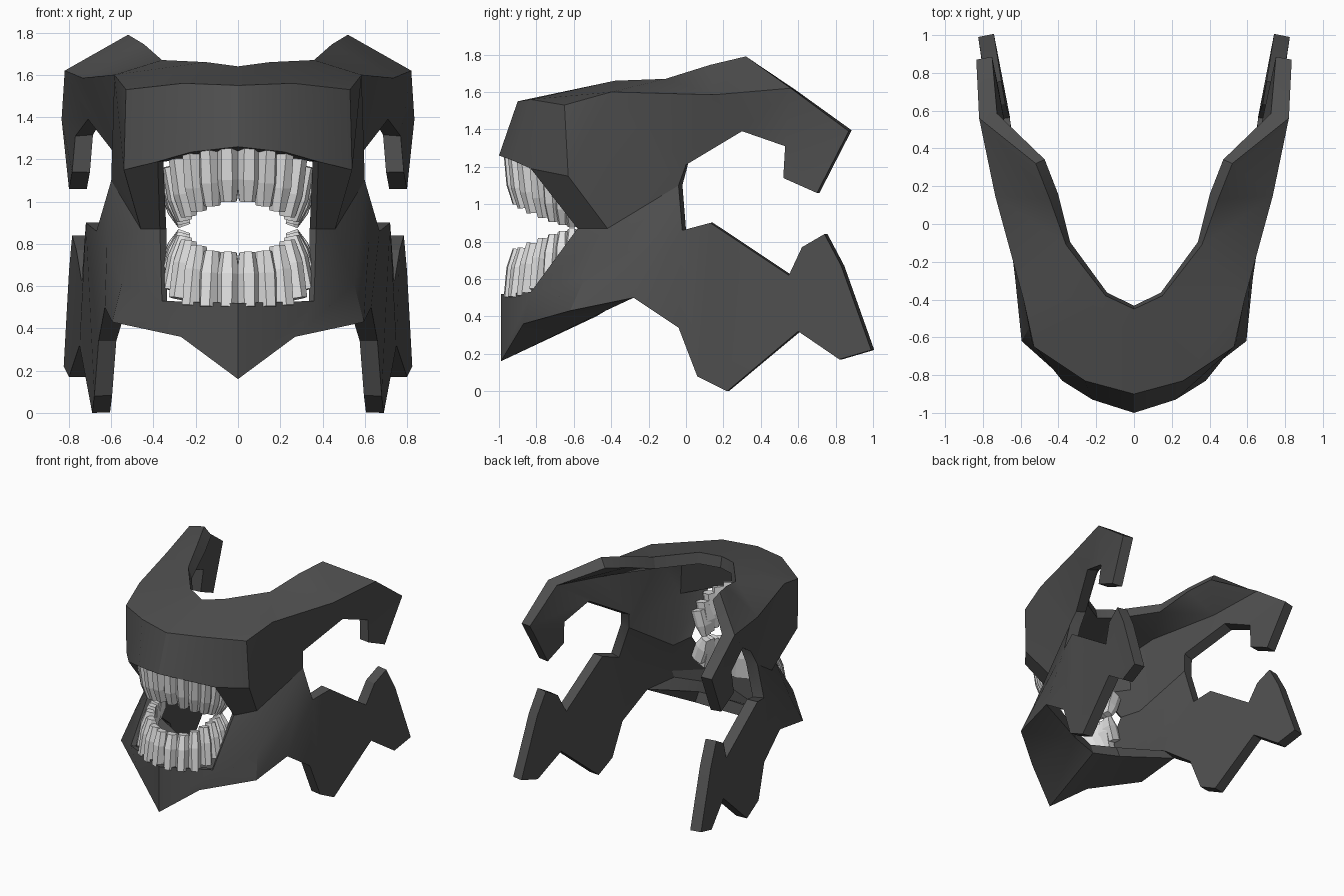
import bpy, bmesh, math
from mathutils import Vector

if "Cube" in bpy.data.objects:
    bpy.data.objects.remove(bpy.data.objects["Cube"])


def material(name, v):
    m = bpy.data.materials.new(name)
    m.diffuse_color = (v, v, v, 1)
    m.use_nodes = True
    m.node_tree.nodes["Principled BSDF"].inputs["Base Color"].default_value = m.diffuse_color
    return m


DARK = material("dark_grey", 0.078)
LIGHT = material("tooth_grey", 0.75)


def add_object(name, bm, mat, smooth=False):
    me = bpy.data.meshes.new(name)
    bm.to_mesh(me)
    bm.free()
    me.materials.append(mat)
    if smooth:
        me.shade_smooth()
        me.set_sharp_from_angle(angle=math.radians(28))
    ob = bpy.data.objects.new(name, me)
    bpy.context.collection.objects.link(ob)


def shell(name, pts, panels, thick=0.085, thin=()):
    """Mirror the half panels, weld them and thicken the sheet inward."""
    bm = bmesh.new()
    thin_pos = []
    for side in (1, -1):
        vs = {k: bm.verts.new((side * p[0], p[1], p[2])) for k, p in pts.items()}
        thin_pos += [vs[k].co.copy() for k in thin]
        for panel in panels:
            ks = panel.split()
            bm.faces.new([vs[k] for k in (ks if side == 1 else ks[::-1])])
    bmesh.ops.remove_doubles(bm, verts=bm.verts, dist=0.0005)
    bmesh.ops.recalc_face_normals(bm, faces=bm.faces)
    if sum(f.normal.x * f.calc_center_median().x * f.calc_area() for f in bm.faces) < 0:
        bmesh.ops.reverse_faces(bm, faces=bm.faces)
    bm.normal_update()
    outer = list(bm.faces)
    rim = [e for e in bm.edges if e.is_boundary]
    inner = {}
    for v in list(bm.verts):
        d = thick * min(v.calc_shell_factor(), 1.3)
        if any((v.co - p).length < 0.001 for p in thin_pos):
            d = thick * 0.45
        inner[v] = bm.verts.new(v.co - v.normal * d)
    for f in outer:
        bm.faces.new([inner[v] for v in reversed(f.verts)])
    for e in rim:
        loop = e.link_loops[0]
        a, b = loop.vert, loop.link_loop_next.vert
        bm.faces.new([b, a, inner[a], inner[b]])
    add_object(name, bm, DARK, smooth=True)


# Corners: front plate, top cap, cheeks and rear hooks
upper = dict(
    M=(.37, -.58, .87), K0=(.46, -.42, .87), K1=(.60, -.04, 1.10),
    T0=(0, -.90, 1.55), T1=(.26, -.83, 1.56), T2=(.53, -.65, 1.53),
    T3=(.585, -.40, 1.60), T4=(.735, .15, 1.585), T5=(.82, .56, 1.62),
    B0=(0, -1, 1.26), B1=(.22, -.93, 1.235), Bm=(.38, -.83, 1.19), B2=(.54, -.63, 1.15),
    I0=(0, -.45, 1.64), I1=(.15, -.38, 1.66), I2=(.36, -.11, 1.67),
    I3=(.445, .13, 1.745), I4=(.52, .32, 1.79),
    K2=(.57, 0, 1.21), H1=(.71, .30, 1.39), H2=(.77, .53, 1.31),
    H3=(.785, .52, 1.14), H4=(.80, .70, 1.06), H5=(.835, .87, 1.39))
upper_panels = [
    "T0 B0 B1 T1", "T1 B1 Bm B2 T2", "B2 Bm M K0",
    "T0 T1 I1 I0", "T1 T2 T3 I1", "T3 I2 I1", "T3 T4 I2", "T4 I3 I2", "T4 T5 I4 I3",
    "T2 B2 T3", "T3 B2 K0 K1", "T3 K1 K2 T4", "T4 K2 H1 T5",
    "T5 H1 H2 H5", "H2 H3 H4 H5"]

# Corners: chin, floor, side plates and rear prongs
jaw = dict(
    C=(0, -.99, .16), P1=(.27, -.87, .36), P2=(.595, -.62, .43), P3=(.63, -.28, .50),
    m0=(0, -.99, .52), m2=(.36, -.83, .53), F=(.55, -.54, .61), F2=(.62, -.16, .82),
    L0=(0, -.48, .40), L1=(.22, -.43, .43),
    J1=(.67, -.02, .86), J2=(.72, .13, .90), J3=(.74, .55, .62), J4=(.765, .62, .77),
    J5=(.785, .74, .84), J6=(.80, .83, .67), J7=(.825, .99, .22), J8=(.80, .82, .17),
    J9=(.75, .60, .32), J10=(.69, .22, 0), J11=(.68, .06, .08), J12=(.66, -.04, .34))
jaw_panels = [
    "C P1 m2 m0", "P1 P2 F m2", "m2 F K0 M", "F F2 K1 K0", "F2 J1 K1",
    "P2 P3 F2 F", "P3 J12 J1 F2", "J12 J11 J10 J9 J3 J2 J1",
    "J3 J9 J8 J7 J6 J5 J4", "C L0 L1 P1", "P1 L1 P2", "P2 L1 P3"]

# One welded shell, thinner around the mouth
shell("mask_shell", upper | jaw, upper_panels + jaw_panels, thin=("M", "Bm", "m2"))

# Teeth: faceted pegs following the arch of the mouth
ARCH = [(.053, -.965), (.155, -.94), (.245, -.89), (.315, -.82),
        (.355, -.745), (.372, -.675), (.378, -.615)]
SECTION = [(-1, -1), (-1, .2), (-.5, 1), (.5, 1), (1, .2), (1, -1)]
LEVELS = [(0, .9, 1), (.6, 1, 1), (1, .7, .55)]


def tooth(bm, root, tip, outward, hw, hd=.052):
    axis = (tip - root).normalized()
    out = (outward - axis * outward.dot(axis)).normalized()
    side = axis.cross(out)
    rings = []
    for t, sw, sd in LEVELS:
        c = root.lerp(tip, t)
        rings.append([bm.verts.new(c + side * a * hw * sw + out * b * hd * sd)
                      for a, b in SECTION])
    for r0, r1 in zip(rings, rings[1:]):
        for i in range(6):
            j = (i + 1) % 6
            bm.faces.new((r0[i], r0[j], r1[j], r1[i]))
    bm.faces.new(rings[0][::-1])
    bm.faces.new(rings[-1])


def tooth_row(name, roots, tips):
    bm = bmesh.new()
    path = [(-.053, -.965)] + ARCH + [(.378, -.56)]
    for i, (x, y) in enumerate(ARCH):
        t = Vector(path[i + 2]) - Vector(path[i])
        out = Vector((t.y, -t.x, 0)).normalized()
        root = Vector((x, y, roots[i])) - out * (.045 + .002 * i)
        tip = Vector((x, y, tips[i])) - out * (.07 + .009 * i)
        for s in (1, -1):
            flip = Vector((s, 1, 1))
            tooth(bm, root * flip, tip * flip, out * flip, .052 - .002 * i)
    bmesh.ops.recalc_face_normals(bm, faces=bm.faces)
    add_object(name, bm, LIGHT)


tooth_row("upper_teeth", [1.27, 1.26, 1.24, 1.21, 1.17, 1.12, 1.07],
          [1.0, .98, .955, .93, .91, .895, .885])
tooth_row("lower_teeth", [.50, .50, .505, .54, .58, .63, .68],
          [.76, .765, .79, .815, .835, .85, .86])
